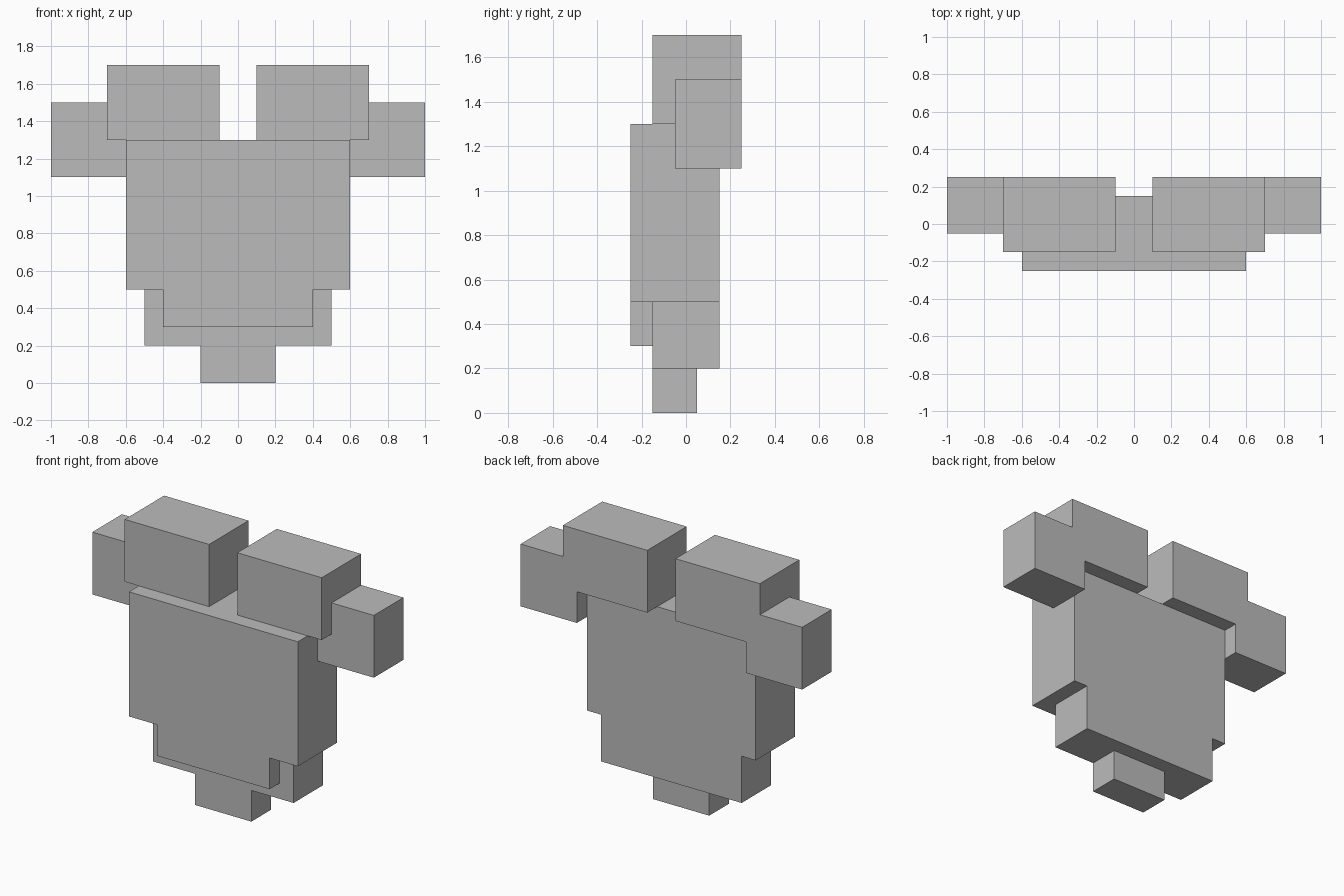
import bpy
import bmesh
from mathutils import Matrix, Vector

if "Cube" in bpy.data.objects:
    bpy.data.objects.remove(bpy.data.objects["Cube"])

grey = bpy.data.materials.new("plain_grey")
grey.diffuse_color = (0.5, 0.5, 0.5, 1)
grey.use_nodes = True
grey.node_tree.nodes["Principled BSDF"].inputs["Base Color"].default_value = grey.diffuse_color


def box(name, low, high):
    """Axis-aligned box between two corners."""
    low, high = Vector(low), Vector(high)
    bm = bmesh.new()
    matrix = Matrix.Translation((low + high) / 2) @ Matrix.Diagonal((*(high - low), 1))
    bmesh.ops.create_cube(bm, size=1, matrix=matrix)
    mesh = bpy.data.meshes.new(name)
    bm.to_mesh(mesh)
    bm.free()
    mesh.materials.append(grey)
    obj = bpy.data.objects.new(name, mesh)
    bpy.context.collection.objects.link(obj)
    return obj


# Central slab, stepping down to the tip
box("body", (-0.6, -0.25, 0.5), (0.6, 0.15, 1.3))
box("lower_body", (-0.5, -0.15, 0.2), (0.5, 0.15, 0.5))
box("front_lip", (-0.4, -0.25, 0.3), (0.4, -0.15, 0.5))
box("bottom_tip", (-0.2, -0.15, 0.0), (0.2, 0.05, 0.2))

# Paired blocks on top and at the outer corners
for side, s in (("left", -1), ("right", 1)):
    for part, x0, x1, y0, z0, z1 in (
        ("top_block", 0.1, 0.7, -0.15, 1.3, 1.7),
        ("outer_block", 0.6, 1.0, -0.05, 1.1, 1.5),
    ):
        xa, xb = sorted((s * x0, s * x1))
        box(f"{side}_{part}", (xa, y0, z0), (xb, 0.25, z1))
